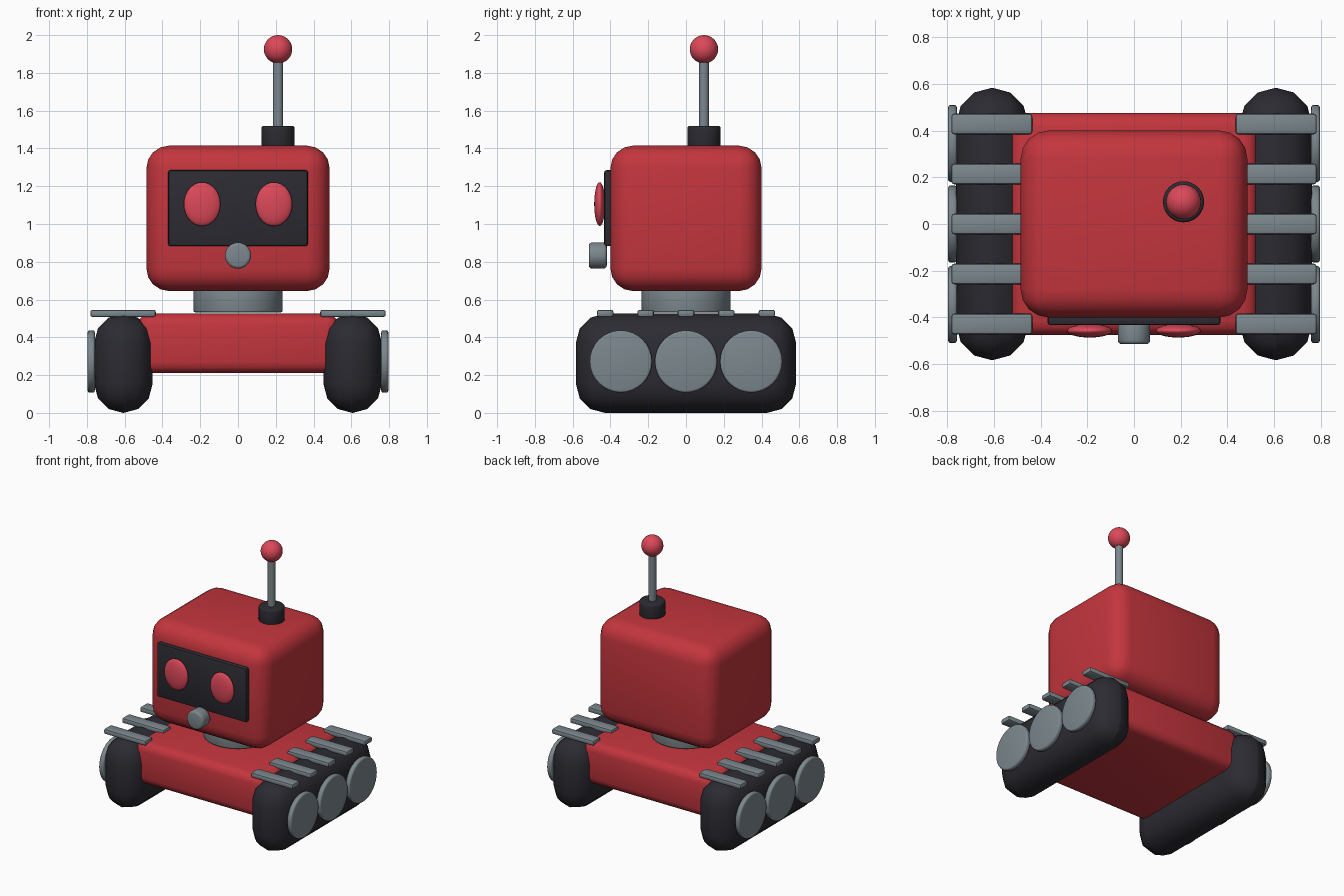
import bpy
import bmesh
import math
from mathutils import Matrix, Vector

cube = bpy.data.objects.get("Cube")
if cube:
    bpy.data.objects.remove(cube, do_unlink=True)


def material(name, rgb):
    m = bpy.data.materials.new(name)
    m.use_nodes = True
    color = (*rgb, 1.0)
    m.diffuse_color = color
    m.node_tree.nodes["Principled BSDF"].inputs["Base Color"].default_value = color
    return m


RED = material("body red", (0.55, 0.036, 0.047))
PINK = material("glowing pink red", (0.72, 0.065, 0.10))
DARK = material("dark rubber", (0.024, 0.024, 0.032))
GREY = material("steel grey", (0.20, 0.245, 0.27))


def finish(name, bm, mat, location, bevel=0.0, segments=3, angle=180):
    """Turn a bmesh into a smooth shaded object with rounded edges."""
    if bevel:
        sharp = [e for e in bm.edges if e.calc_face_angle(0) > math.radians(40)]
        bmesh.ops.bevel(bm, geom=sharp, offset=bevel, segments=segments,
                        profile=0.5, affect='EDGES', clamp_overlap=True)
    bmesh.ops.recalc_face_normals(bm, faces=bm.faces)
    mesh = bpy.data.meshes.new(name)
    bm.to_mesh(mesh)
    bm.free()
    mesh.materials.append(mat)
    obj = bpy.data.objects.new(name, mesh)
    obj.location = location
    bpy.context.collection.objects.link(obj)
    bpy.ops.object.select_all(action='DESELECT')
    obj.select_set(True)
    bpy.context.view_layer.objects.active = obj
    if angle < 180:
        bpy.ops.object.shade_smooth_by_angle(angle=math.radians(angle))
    else:
        bpy.ops.object.shade_smooth()
    return obj


def box(name, mat, low, high, bevel, segments=3, angle=180):
    low, high = Vector(low), Vector(high)
    bm = bmesh.new()
    bmesh.ops.create_cube(bm, size=1, matrix=Matrix.Diagonal((*(high - low), 1)))
    return finish(name, bm, mat, (low + high) / 2, bevel, segments, angle)


def cylinder(name, mat, center, radius, depth, axis='Z', bevel=0.0, sides=32):
    turn = {'X': Matrix.Rotation(math.pi / 2, 4, 'Y'),
            'Y': Matrix.Rotation(math.pi / 2, 4, 'X'),
            'Z': Matrix.Identity(4)}[axis]
    bm = bmesh.new()
    bmesh.ops.create_cone(bm, cap_ends=True, segments=sides, radius1=radius,
                          radius2=radius, depth=depth, matrix=turn)
    return finish(name, bm, mat, center, bevel, 3, 40)


def ellipsoid(name, mat, center, radii):
    bm = bmesh.new()
    bmesh.ops.create_uvsphere(bm, u_segments=32, v_segments=16, radius=1,
                              matrix=Matrix.Diagonal((*radii, 1)))
    return finish(name, bm, mat, center)


# Chassis, neck and head
box("chassis", RED, (-0.53, -0.475, 0.21), (0.53, 0.475, 0.525), 0.06)
cylinder("neck", GREY, (0, 0, 0.595), 0.235, 0.125, bevel=0.008)
box("head", RED, (-0.485, -0.4, 0.645), (0.485, 0.4, 1.415), 0.12, 4)

# Face
box("face_plate", DARK, (-0.37, -0.433, 0.883), (0.37, -0.39, 1.285), 0.012, 2, 40)
cylinder("nose", GREY, (0, -0.467, 0.833), 0.069, 0.095, 'Y', 0.016)

# Antenna
cylinder("antenna_base", DARK, (0.212, 0.095, 1.46), 0.088, 0.12, bevel=0.014)
cylinder("antenna_rod", GREY, (0.212, 0.095, 1.69), 0.027, 0.38)
ellipsoid("antenna_ball", PINK, (0.212, 0.095, 1.925), (0.075, 0.075, 0.075))

# Parts repeated on both sides
for side, s in (("left", 1), ("right", -1)):
    ellipsoid(f"{side}_eye", PINK, (s * 0.19, -0.457, 1.105), (0.097, 0.029, 0.116))

    x_in, x_out = sorted((s * 0.452, s * 0.762))
    box(f"{side}_track", DARK, (x_in, -0.583, 0), (x_out, 0.583, 0.525), 0.154)

    for i in range(3):
        cylinder(f"{side}_wheel_{i + 1}", GREY, (s * 0.777, (i - 1) * 0.345, 0.272),
                 0.165, 0.038, 'X', 0.012)

    x_in, x_out = sorted((s * 0.435, s * 0.782))
    for i in range(5):
        y = (i - 2) * 0.214
        box(f"{side}_tread_bar_{i + 1}", GREY, (x_in, y - 0.044, 0.508),
            (x_out, y + 0.044, 0.546), 0.012, 2, 40)
